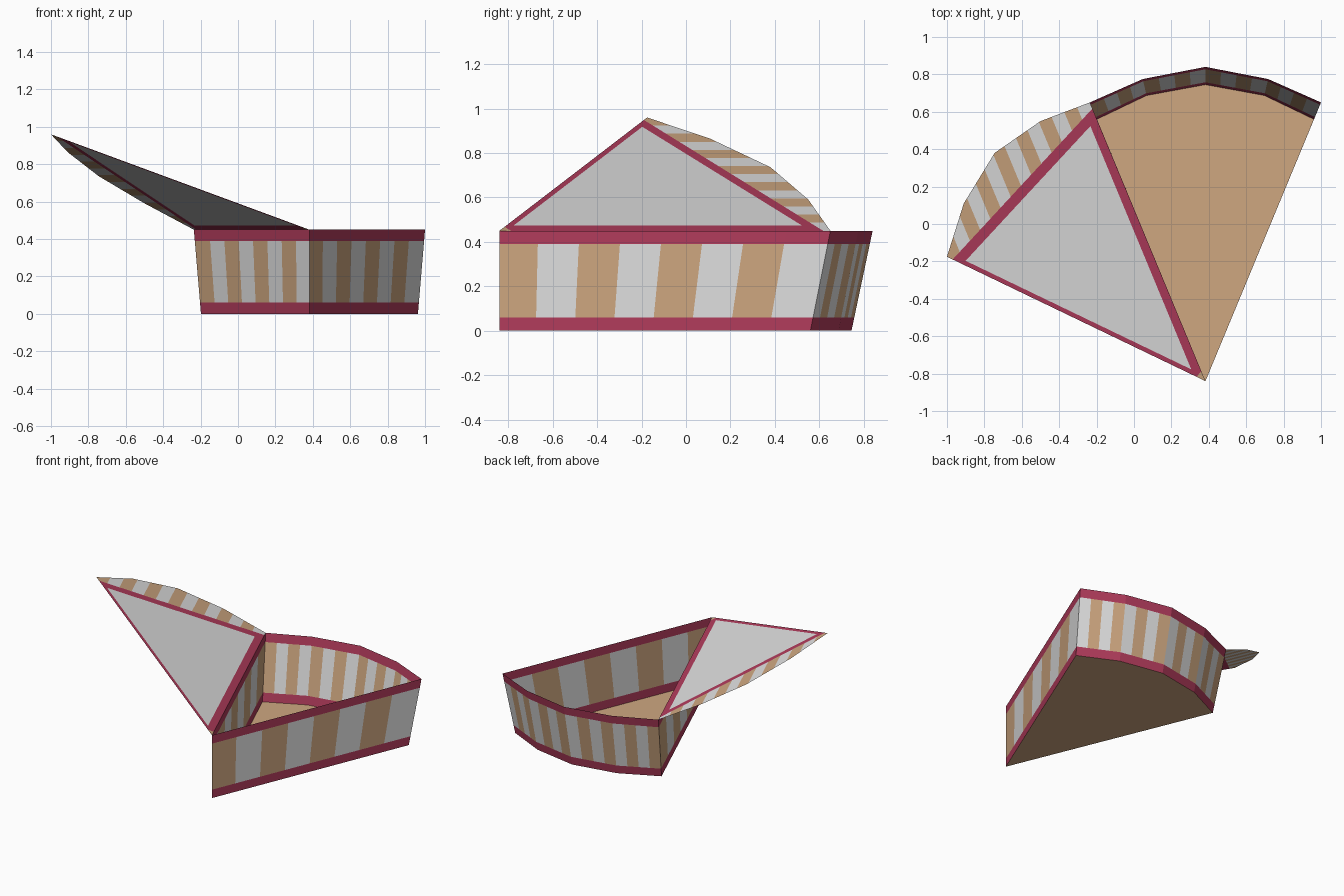
import bpy, bmesh
from mathutils import Vector

if "Cube" in bpy.data.objects:
    bpy.data.objects.remove(bpy.data.objects["Cube"])

def material(name, rgb):
    m = bpy.data.materials.new(name)
    m.diffuse_color = (*rgb, 1)
    m.use_nodes = True
    m.node_tree.nodes["Principled BSDF"].inputs["Base Color"].default_value = m.diffuse_color
    return m

WHITE, TAN, RED = 0, 1, 2
MATS = [material("pale grey", (0.75, 0.75, 0.75)),
        material("cardboard tan", (0.62, 0.386, 0.216)),
        material("raspberry red", (0.445, 0.045, 0.107))]

H = 0.45
CX = 0.382
APEX = (CX, -0.84)
# Curved rim outline, right to left, at the top and at the bottom
TOP = [(CX + dx, y) for dx, y in
       ((.618, .65), (.335, .775), (0, .84), (-.335, .775), (-.618, .65))]
BOT = [(CX + dx, y) for dx, y in
       ((.58, .56), (.315, .687), (0, .745), (-.315, .687), (-.58, .56))]

def finish(bm, name):
    bmesh.ops.remove_doubles(bm, verts=bm.verts, dist=1e-5)
    me = bpy.data.meshes.new(name)
    bm.to_mesh(me)
    bm.free()
    for m in MATS:
        me.materials.append(m)
    ob = bpy.data.objects.new(name, me)
    bpy.context.collection.objects.link(ob)
    return ob

def panel(bm, b0, b1, t0, t1, cuts, first):
    """Striped wall panel with red bands along its top and bottom."""
    zs = [0, 0.06, 0.39, H]
    def point(u, z):
        lo = Vector(b0).lerp(Vector(b1), u)
        hi = Vector(t0).lerp(Vector(t1), u)
        p = lo.lerp(hi, z / H)
        return bm.verts.new((p.x, p.y, z))
    for i, (u, v) in enumerate(zip(cuts, cuts[1:])):
        for j, (z, w) in enumerate(zip(zs, zs[1:])):
            f = bm.faces.new([point(u, z), point(v, z), point(v, w), point(u, w)])
            f.material_index = (first + i) % 2 if j == 1 else RED

# Straight side walls: eight wide stripes each
side_cuts = [0] + [k / 8 - 0.008 for k in range(1, 8)] + [1]
bm = bmesh.new()
panel(bm, APEX, BOT[0], APEX, TOP[0], side_cuts, TAN)
finish(bm, "right_wall")

bm = bmesh.new()
panel(bm, BOT[-1], APEX, TOP[-1], APEX, [1 - c for c in reversed(side_cuts)], TAN)
finish(bm, "left_wall")

# Curved back wall: four facets, four narrow stripes each
bm = bmesh.new()
for k in range(4):
    panel(bm, BOT[k], BOT[k + 1], TOP[k], TOP[k + 1], [0, .25, .5, .75, 1], WHITE)
finish(bm, "back_wall")

# Floor
bm = bmesh.new()
f = bm.faces.new([bm.verts.new((x, y, 0)) for x, y in [APEX] + BOT])
f.material_index = TAN
finish(bm, "floor")

# Open lid: a flat slice hinged on the left wall's top edge
H1 = Vector((*APEX, H))
H2 = Vector((*TOP[-1], H))
TIP = Vector((-1, -0.175, 0.96))
N = (H2 - H1).cross(TIP - H1).normalized()

def on_lid(x, y):
    z = H1.z - (N.x * (x - H1.x) + N.y * (y - H1.y)) / N.z
    return Vector((x, y, z))

def bary(p, v, a, b):
    """Weight of corner v: 0 on the edge a-b, 1 at v."""
    n = N.cross(b - a)
    return (p - a).dot(n) / (v - a).dot(n)

arc = [on_lid(x, y) for x, y in ((-.5, .55), (-.745, .38), (-.91, .11))]
bm = bmesh.new()
bm.faces.new([bm.verts.new(p) for p in [H1, H2] + arc + [TIP]])

def cut(val, v, a, b, rim_only=False):
    faces = [f for f in bm.faces if not rim_only
             or bary(f.calc_center_median(), H1, H2, TIP) < 0.022]
    geom = set(faces)
    for f in faces:
        geom.update(f.edges)
        geom.update(f.verts)
    bmesh.ops.bisect_plane(bm, geom=list(geom), dist=1e-6,
                           plane_co=a.lerp(v, val), plane_no=N.cross(b - a))

RIM, INNER, HINGE, FRONT, STRIPES = 0.022, 0.06, 0.045, 0.022, 14
cut(RIM, H1, H2, TIP)
cut(INNER, H1, H2, TIP)
cut(0.965, H1, H2, TIP)
cut(HINGE, TIP, H1, H2)
cut(FRONT, H2, TIP, H1)
for k in range(1, STRIPES):
    cut(k / STRIPES, TIP, H1, H2, rim_only=True)

for f in bm.faces:
    p = f.calc_center_median()
    a, b, c = bary(p, H1, H2, TIP), bary(p, H2, TIP, H1), bary(p, TIP, H1, H2)
    if a < RIM:
        f.material_index = int(max(c, 0) * STRIPES) % 2
    elif a > 0.965:
        f.material_index = TAN
    elif a < INNER or c < HINGE or b < FRONT:
        f.material_index = RED
    else:
        f.material_index = WHITE
finish(bm, "lid")
